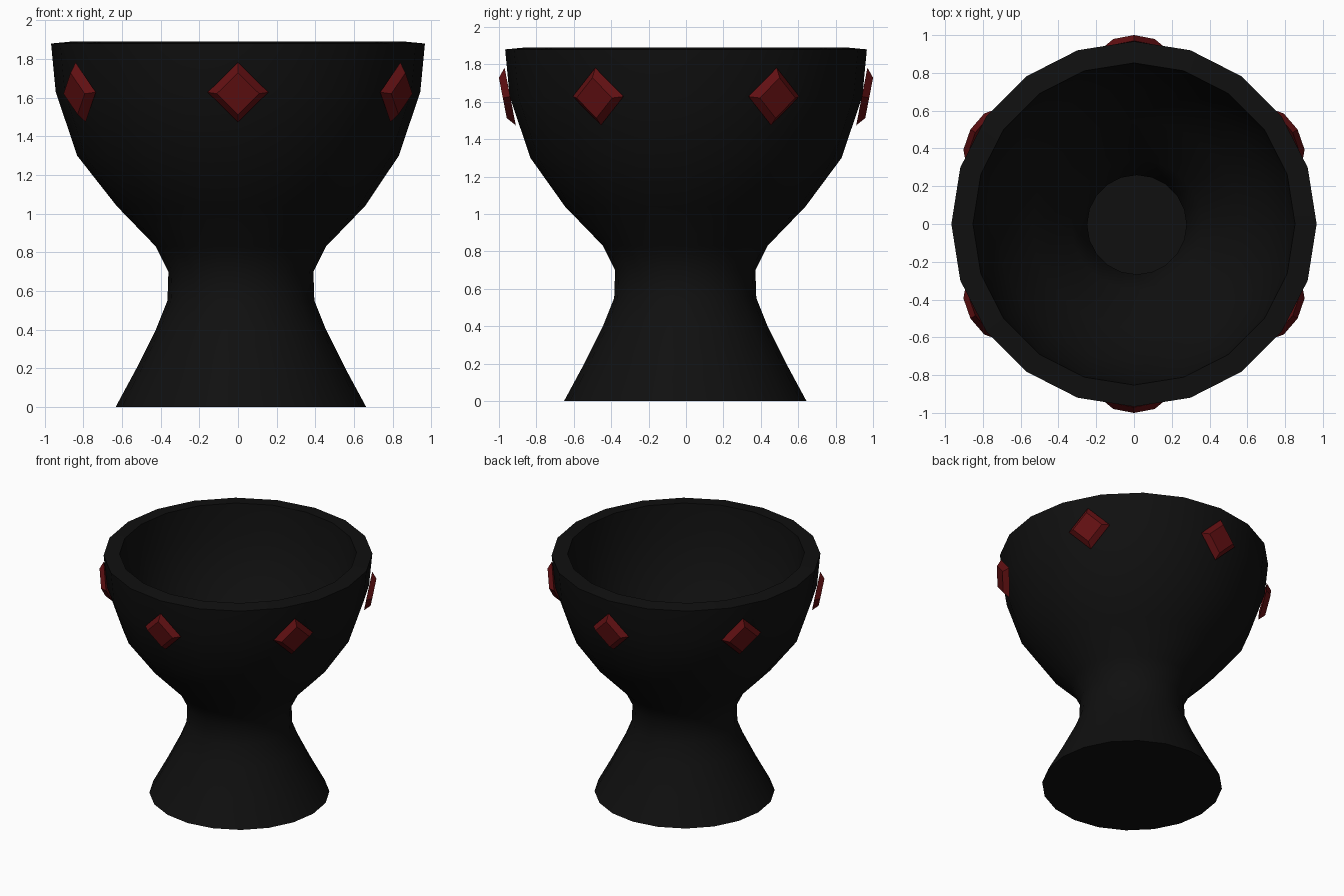
import bpy, bmesh
from math import sin, cos, pi, radians
from mathutils import Vector

cube = bpy.data.objects.get("Cube")
if cube:
    bpy.data.objects.remove(cube, do_unlink=True)


def make_material(name, rgb):
    mat = bpy.data.materials.new(name)
    mat.use_nodes = True
    colour = (*rgb, 1)
    mat.diffuse_color = colour
    mat.node_tree.nodes["Principled BSDF"].inputs["Base Color"].default_value = colour
    return mat


def make_object(name, bm, mat):
    mesh = bpy.data.meshes.new(name)
    bm.to_mesh(mesh)
    bm.free()
    mesh.materials.append(mat)
    obj = bpy.data.objects.new(name, mesh)
    bpy.context.collection.objects.link(obj)
    return obj


black = make_material("black", (0.005, 0.005, 0.005))
red = make_material("dark red", (0.12, 0.005, 0.006))

# Goblet: outer profile (radius, height) lathed, with the stem slightly off centre
SIDES = 20
profile = [(0.648, 0), (0.54, 0.2), (0.44, 0.4), (0.38, 0.55), (0.375, 0.70),
           (0.44, 0.83), (0.643, 1.04), (0.832, 1.30), (0.943, 1.63), (0.967, 1.88)]
bm = bmesh.new()
rings = []
for r, z in profile:
    dx, dy = (0.015, -0.004) if z < 1.1 else (0, 0)
    rings.append([bm.verts.new((dx + r * cos(2 * pi * i / SIDES),
                                dy + r * sin(2 * pi * i / SIDES), z))
                  for i in range(SIDES)])
for low, high in zip(rings, rings[1:]):
    for i in range(SIDES):
        j = (i + 1) % SIDES
        bm.faces.new((low[i], low[j], high[j], high[i]))
bm.faces.new(rings[0][::-1])
goblet = make_object("goblet", bm, black)

# Wall thickness, then smooth shading with a sharp rim and foot
wall = goblet.modifiers.new("wall", 'SOLIDIFY')
wall.thickness = 0.115
wall.offset = -1
bpy.ops.object.select_all(action='DESELECT')
bpy.context.view_layer.objects.active = goblet
goblet.select_set(True)
bpy.ops.object.modifier_apply(modifier=wall.name)
bpy.ops.object.shade_smooth_by_angle(angle=radians(35))
goblet.select_set(False)

# Six bevelled diamond gems around the bowl, tilted to follow its wall
TILT = radians(11)
DEPTH = 0.04
for k in range(6):
    a = radians(30 + 60 * k)
    out = Vector((cos(a) * cos(TILT), sin(a) * cos(TILT), -sin(TILT)))
    bm = bmesh.new()
    bmesh.ops.create_cone(bm, cap_ends=True, segments=4,
                          radius1=0.157, radius2=0.11, depth=DEPTH)
    gem = make_object(f"gem_{k + 1}", bm, red)
    gem.location = Vector((0.94 * cos(a), 0.94 * sin(a), 1.628)) + out * DEPTH / 2
    gem.rotation_euler = out.to_track_quat('Z', 'Y').to_euler()
